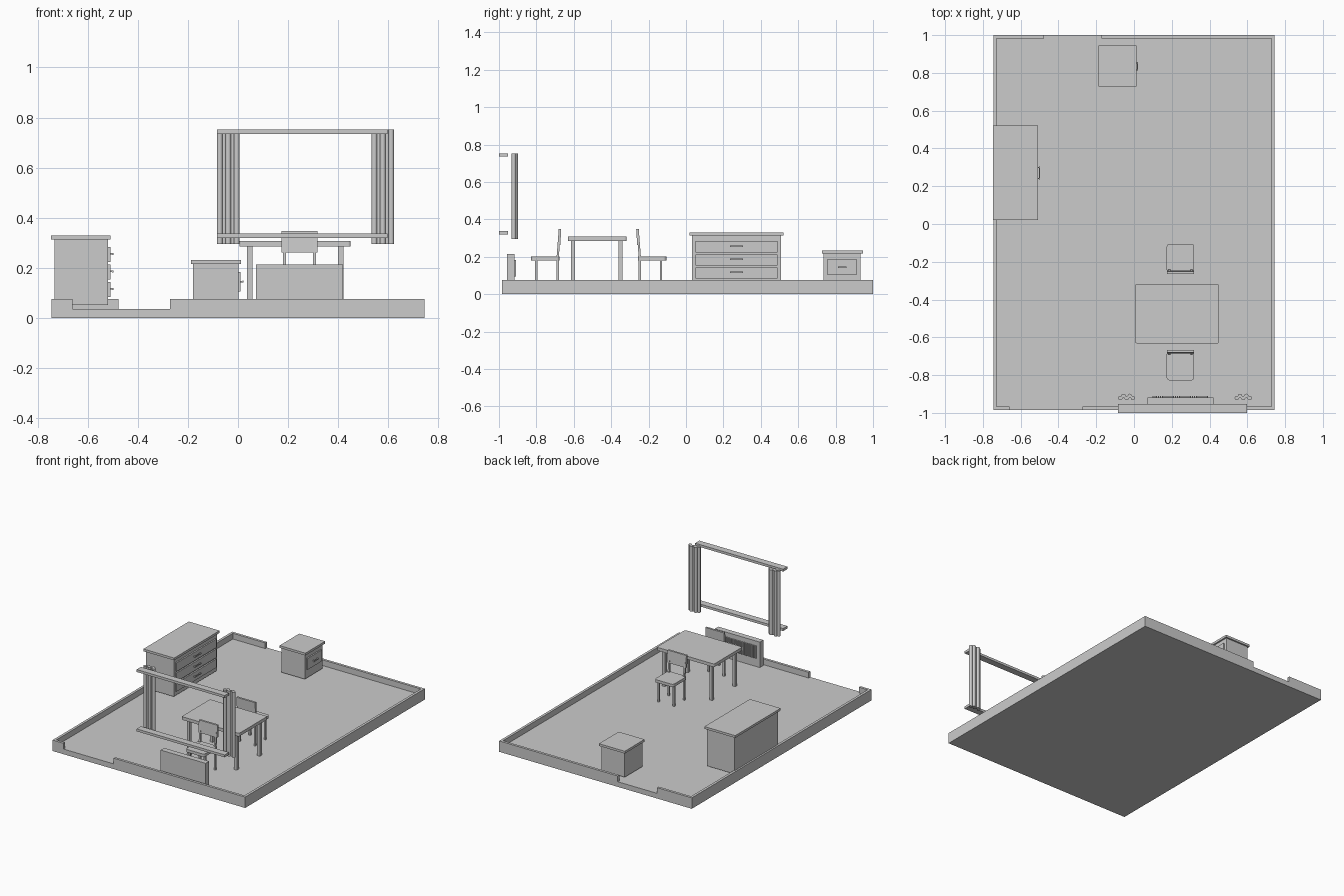
import bpy, bmesh, math
from mathutils import Vector

if "Cube" in bpy.data.objects:
    bpy.data.objects.remove(bpy.data.objects["Cube"])

grey = bpy.data.materials.new("plain_grey")
grey.diffuse_color = (0.6, 0.6, 0.6, 1)
grey.use_nodes = True
grey.node_tree.nodes["Principled BSDF"].inputs["Base Color"].default_value = grey.diffuse_color


def finish(name, bm):
    me = bpy.data.meshes.new(name)
    bm.to_mesh(me)
    bm.free()
    me.materials.append(grey)
    ob = bpy.data.objects.new(name, me)
    bpy.context.collection.objects.link(ob)
    return ob


def box(name, x0, x1, y0, y1, z0, z1, round_corners=0, lean=0):
    """Box from limits; optional rounded vertical corners and y lean of the top."""
    bm = bmesh.new()
    bmesh.ops.create_cube(bm, size=1)
    for v in bm.verts:
        top = v.co.z > 0
        v.co = Vector((x1 if v.co.x > 0 else x0,
                       (y1 if v.co.y > 0 else y0) + (lean if top else 0),
                       z1 if top else z0))
    if round_corners:
        edges = [e for e in bm.edges
                 if abs(e.verts[0].co.z - e.verts[1].co.z) > 1e-5]
        bmesh.ops.bevel(bm, geom=edges, offset=round_corners, segments=4,
                        profile=0.5, affect='EDGES')
    return finish(name, bm)


FLOOR = 0.036
WALL = 0.076
T = 0.018
X, Y0, Y1 = 0.745, -0.985, 1.0

# Floor and low walls with door gaps front and back
box("floor", -X, X, Y0, Y1, 0, FLOOR)
box("left_wall", -X, -X + T, Y0, Y1, FLOOR, WALL)
box("right_wall", X - T, X, Y0, Y1, FLOOR, WALL)
for i, (a, b) in enumerate([(-X + T, -0.66), (-0.272, X - T)]):
    box(f"front_wall_{i}", a, b, Y0, Y0 + T, FLOOR, WALL)
for i, (a, b) in enumerate([(-X + T, -0.477), (-0.172, X - T)]):
    box(f"back_wall_{i}", a, b, Y1 - T, Y1, FLOOR, WALL)

# Window rails
box("window_top_rail", -0.084, 0.597, -1.0, -0.953, 0.735, 0.752)
box("window_sill", -0.084, 0.597, -1.0, -0.953, 0.32, 0.337)

# Curtains: staggered round folds
for side, cx in (("left", -0.039), ("right", 0.578)):
    bm = bmesh.new()
    for i in range(5):
        ret = bmesh.ops.create_cone(bm, cap_ends=True, segments=14, radius1=0.0115,
                                    radius2=0.0115, depth=0.456)
        off = Vector((cx + (i - 2) * 0.0168, -0.921 + (0.011 if i % 2 else 0), 0.524))
        bmesh.ops.translate(bm, verts=ret["verts"], vec=off)
    ob = finish(f"{side}_curtain", bm)
    bpy.context.view_layer.objects.active = ob
    ob.select_set(True)
    bpy.ops.object.shade_smooth_by_angle()
    ob.select_set(False)

# Radiator with finned grille facing the room
box("radiator", 0.072, 0.42, -0.957, -0.918, FLOOR, 0.214)
for i in range(30):
    x = 0.10 + i * 0.29 / 29
    box(f"radiator_fin_{i}", x - 0.0025, x + 0.0025, -0.918, -0.910, 0.095, 0.182)

# Table
box("table_top", 0.006, 0.45, -0.632, -0.318, 0.285, 0.307, 0.01)
for i, x in enumerate((0.046, 0.411)):
    for j, y in enumerate((-0.604, -0.350)):
        box(f"table_leg_{i}{j}", x - 0.011, x + 0.011, y - 0.011, y + 0.011, FLOOR, 0.285)


# Chairs: s is the direction from the backrest to the seat's open edge
def chair(name, yb, s):
    def part(n, xa, xb, a, b, z0, z1, r=0, lean=0):
        ya, yc = sorted((yb + s * a, yb + s * b))
        box(f"{name}_{n}", xa, xb, ya, yc, z0, z1, r, s * lean)
    part("seat", 0.173, 0.318, 0.008, 0.160, 0.180, 0.200, 0.015)
    for k, x in enumerate((0.186, 0.305)):
        part(f"back_leg_{k}", x - 0.006, x + 0.006, 0.012, 0.024, FLOOR, 0.182)
        part(f"front_leg_{k}", x - 0.006, x + 0.006, 0.126, 0.138, FLOOR, 0.182)
        part(f"post_{k}", x - 0.006, x + 0.006, 0.012, 0.024, 0.198, 0.34, 0, -0.011)
    part("backrest", 0.174, 0.318, 0.004, 0.018, 0.262, 0.347, 0, -0.005)


chair("back_chair", -0.265, 1)
chair("front_chair", -0.668, -1)


# Drawer units open toward +x
def handle(name, x, y, z, half):
    box(f"{name}_bar", x + 0.007, x + 0.012, y - half, y + half, z - 0.004, z + 0.004)
    for k in (-1, 1):
        yk = y + k * (half - 0.004)
        box(f"{name}_stub_{k}", x, x + 0.008, yk - 0.003, yk + 0.003, z - 0.003, z + 0.003)


box("dresser_body", -0.733, -0.519, 0.032, 0.509, 0.052, 0.313)
box("dresser_top", -0.746, -0.508, 0.02, 0.522, 0.313, 0.329)
for i, z in enumerate((0.113, 0.183, 0.253)):
    box(f"dresser_drawer_{i}", -0.519, -0.509, 0.05, 0.49, z - 0.03, z + 0.03)
    handle(f"dresser_handle_{i}", -0.509, 0.27, z + 0.003, 0.034)

box("nightstand_body", -0.18, 0.001, 0.736, 0.934, 0.044, 0.216)
box("nightstand_top", -0.188, 0.012, 0.727, 0.945, 0.216, 0.232)
box("nightstand_drawer", 0.001, 0.010, 0.755, 0.915, 0.105, 0.184)
handle("nightstand_handle", 0.010, 0.835, 0.145, 0.023)
